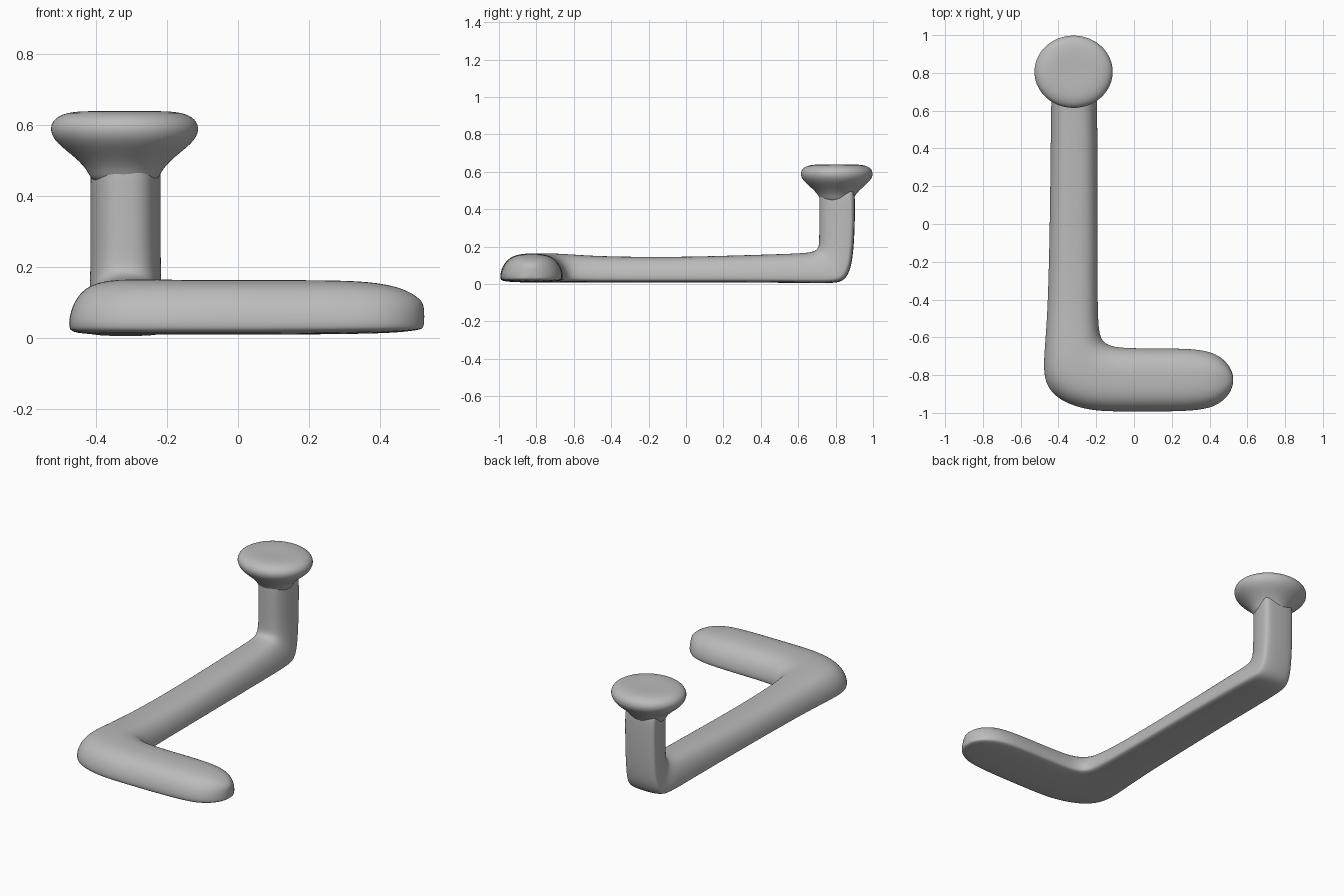
import bpy, bmesh, math
from mathutils import Vector

cube = bpy.data.objects.get("Cube")
if cube:
    bpy.data.objects.remove(cube)

grey = bpy.data.materials.new("plain grey")
grey.use_nodes = True
grey.diffuse_color = (0.5, 0.5, 0.5, 1)
grey.node_tree.nodes["Principled BSDF"].inputs["Base Color"].default_value = (0.5, 0.5, 0.5, 1)


def loft(name, rings, levels):
    """Skin closed rings of points, cap both ends and smooth."""
    bm = bmesh.new()
    rows = [[bm.verts.new(p) for p in ring] for ring in rings]
    for r, s in zip(rows, rows[1:]):
        for i in range(len(r)):
            j = (i + 1) % len(r)
            bm.faces.new((r[i], r[j], s[j], s[i]))
    bm.faces.new(rows[0])
    bm.faces.new(rows[-1])
    bmesh.ops.recalc_face_normals(bm, faces=bm.faces)
    for f in bm.faces:
        f.smooth = True
    mesh = bpy.data.meshes.new(name)
    bm.to_mesh(mesh)
    bm.free()
    mesh.materials.append(grey)
    obj = bpy.data.objects.new(name, mesh)
    bpy.context.collection.objects.link(obj)
    mod = obj.modifiers.new("smooth", 'SUBSURF')
    mod.levels = mod.render_levels = levels
    return obj


# Flat-based domed cross-section: side position, height fraction
half = [(0.93, 0), (1.02, 0.12), (1.02, 0.32), (0.93, 0.62), (0.7, 0.9), (0.35, 1.01)]
profile = half + [(0, 1.02)] + [(-u, v) for u, v in reversed(half)]


def section(a, b, up):
    a, b, up = Vector(a), Vector(b), Vector(up)
    return [(a + b) / 2 + (b - a) / 2 * u + up * v for u, v in profile]


def flat(ax, ay, bx, by, h, z=0.01):
    return section((ax, ay, z), (bx, by, z), (0, 0, h))


rings = []
# Rounded toe of the foot
for deg in (6, 20, 38, 60, 90):
    s, c = math.sin(math.radians(deg)), math.cos(math.radians(deg))
    x = 0.32 + 0.207 * c
    rings.append(flat(x, -0.825 - 0.163 * s, x, -0.825 + 0.163 * s,
                      0.05 + 0.1 * s, 0.01 + 0.02 * (1 - s)))
# Foot, heel corner and long arm
for r in [(0.1, -0.99, 0.1, -0.662, 0.152),
          (-0.1, -0.99, -0.06, -0.66, 0.152),
          (-0.22, -0.985, -0.12, -0.65, 0.153),
          (-0.34, -0.955, -0.155, -0.635, 0.154),
          (-0.43, -0.9, -0.175, -0.61, 0.154),
          (-0.475, -0.82, -0.185, -0.58, 0.152),
          (-0.475, -0.7, -0.19, -0.54, 0.148),
          (-0.456, -0.5, -0.195, -0.45, 0.138),
          (-0.445, -0.1, -0.195, -0.1, 0.132),
          (-0.44, 0.3, -0.195, 0.3, 0.143)]:
    rings.append(flat(*r, 0.008))
# Upward bend and post: outer y, outer z, inner y, inner z, half width
for y, z, iy, iz, w in [(0.62, 0.005, 0.6, 0.16, 0.12),
                        (0.77, 0.003, 0.67, 0.166, 0.116),
                        (0.84, 0.01, 0.7, 0.178, 0.108),
                        (0.875, 0.06, 0.712, 0.196, 0.102),
                        (0.893, 0.14, 0.715, 0.225, 0.098),
                        (0.903, 0.28, 0.716, 0.29, 0.097),
                        (0.905, 0.44, 0.716, 0.44, 0.097),
                        (0.9, 0.56, 0.716, 0.56, 0.097)]:
    rings.append(section((-0.317 - w, y, z), (-0.317 + w, y, z), (0, iy - y, iz - z)))
loft("bent_bar", rings, 2)

# Flared button on top of the post: height, radius fraction
button = [(0.43, 0.44), (0.47, 0.49), (0.51, 0.68), (0.55, 0.94), (0.585, 1.03),
          (0.617, 0.98), (0.636, 0.8), (0.64, 0.5), (0.638, 0.2)]
n = 20
loft("button_cap", [[(-0.32 + 0.209 * r * math.cos(k * math.tau / n),
                      0.806 + 0.193 * r * math.sin(k * math.tau / n), z)
                     for k in range(n)] for z, r in button], 2)
